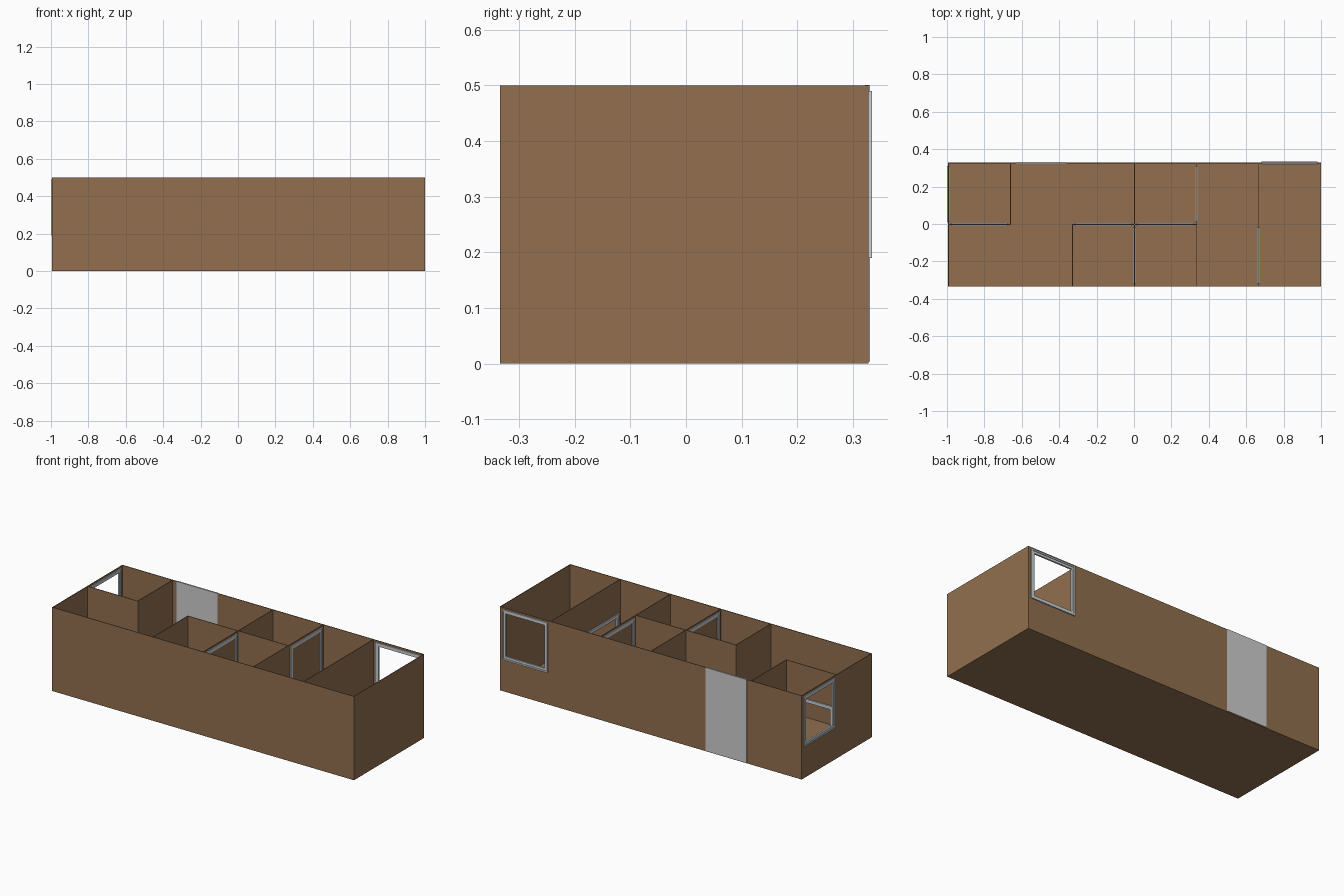
import bpy
import bmesh

if "Cube" in bpy.data.objects:
    bpy.data.objects.remove(bpy.data.objects["Cube"])

T = 0.004                      # wall thickness
H = 0.5                        # wall height
X0, X1 = -0.9915, 0.998        # centre lines of the end walls
Y0, Y1 = -0.3325, 0.326        # centre lines of the long walls
CX = (X1 - X0) / 6             # room grid cell
YM = (Y0 + Y1) / 2
S = 0.30                       # outer size of the square frames
Z_DOOR, Z_WIN = 0.004, 0.19    # frame bottoms


def gx(i):
    return X0 + CX * i


def material(name, col):
    m = bpy.data.materials.new(name)
    m.diffuse_color = (*col, 1)
    m.use_nodes = True
    m.node_tree.nodes["Principled BSDF"].inputs["Base Color"].default_value = m.diffuse_color
    return m


brown = material("brown_wall", (0.287, 0.159, 0.078))
grey = material("grey_door", (0.62, 0.62, 0.62))
frame_grey = material("light_grey_frame", (0.60, 0.63, 0.66))


def place(axis, u, v, z):
    """u runs along the wall, v across it"""
    return (u, v, z) if axis == 'x' else (v, u, z)


def finish(bm, name, mat):
    bmesh.ops.recalc_face_normals(bm, faces=bm.faces)
    me = bpy.data.meshes.new(name)
    bm.to_mesh(me)
    bm.free()
    me.materials.append(mat)
    ob = bpy.data.objects.new(name, me)
    bpy.context.collection.objects.link(ob)
    return ob


def box(name, axis, u0, u1, v0, v1, z0, z1, mat):
    bm = bmesh.new()
    bmesh.ops.create_cube(bm, size=1)
    for p in bm.verts:
        p.co = place(axis, u1 if p.co.x > 0 else u0,
                     v1 if p.co.y > 0 else v0, z1 if p.co.z > 0 else z0)
    return finish(bm, name, mat)


def frame(name, axis, c, mid, z0):
    """Stepped square frame: a profile swept round four mitred corners"""
    profile = [(0, -0.0085), (0.009, -0.0085), (0.009, -0.005), (0.022, -0.005),
               (0.022, 0.005), (0.009, 0.005), (0.009, 0.0085), (0, 0.0085)]
    bm = bmesh.new()
    rings = []
    for su, sz in ((-1, -1), (1, -1), (1, 1), (-1, 1)):
        rings.append([bm.verts.new(place(axis, mid + su * (S / 2 - d), c + v,
                                         z0 + S / 2 + sz * (S / 2 - d)))
                      for d, v in profile])
    n = len(profile)
    for i in range(4):
        a, b = rings[i], rings[(i + 1) % 4]
        for j in range(n):
            k = (j + 1) % n
            bm.faces.new((a[j], a[k], b[k], b[j]))
    finish(bm, name, frame_grey)


def wall(name, axis, c, a, b, z0=T, openings=()):
    """Wall on centre line c from a to b; each opening is (middle, bottom)"""
    ob = box(name, axis, a, b, c - T / 2, c + T / 2, z0, H, brown)
    for mid, zb in openings:
        r = S / 2 - 0.012
        cut = box("cutter", axis, mid - r, mid + r, c - 0.05, c + 0.05,
                  zb + 0.012, zb + S - 0.012, brown)
        cut.hide_render = True
        mod = ob.modifiers.new("opening", 'BOOLEAN')
        mod.operation = 'DIFFERENCE'
        mod.solver = 'EXACT'
        mod.object = cut
        bpy.context.view_layer.objects.active = ob
        bpy.ops.object.modifier_apply(modifier=mod.name)
        bpy.data.objects.remove(cut, do_unlink=True)
        kind = "window" if zb == Z_WIN else "doorway"
        frame(name + "_" + kind + "_frame", axis, c, mid, zb)


t = T / 2
LOW, HIGH = (Y0 + YM) / 2, (YM + Y1) / 2   # middles of front and back rooms

# Floor and outer shell
box("floor", 'x', X0 + t, X1 - t, Y0 + t, Y1 - t, 0, T, brown)
wall("front_wall", 'x', Y0, X0 - t, X1 + t, 0)
wall("back_wall", 'x', Y1, X0 - t, X1 + t, 0, [(gx(5.5), Z_WIN)])
wall("left_wall", 'y', X0, Y0 + t, Y1 - t, 0, [(HIGH, Z_WIN)])
wall("right_wall", 'y', X1, Y0 + t, Y1 - t, 0)

# Main door, a flat panel in the back wall
box("main_door", 'x', -0.632, -0.361, Y1 - 0.0045, Y1 + 0.0045, 0.004, H + 0.0005, grey)

# Inner walls along x, all with low doorways
for i in (0, 2, 3):
    wall(f"long_partition_{i}", 'x', YM, gx(i) + (t if i == 0 else -t),
         gx(i + 1) + t, T, [(gx(i + 0.5), Z_DOOR)])

# Inner walls along y: column, back half?, opening height
for i, back, zb in ((1, True, None), (2, False, None), (3, True, None),
                    (3, False, Z_WIN), (4, True, Z_WIN), (4, False, None),
                    (5, True, None), (5, False, Z_DOOR)):
    a, b = (YM, Y1 - t) if back else (Y0 + t, YM)
    holes = [] if zb is None else [(HIGH if back else LOW, zb)]
    wall(f"cross_partition_{i}_{'back' if back else 'front'}", 'y', gx(i), a, b, T, holes)
